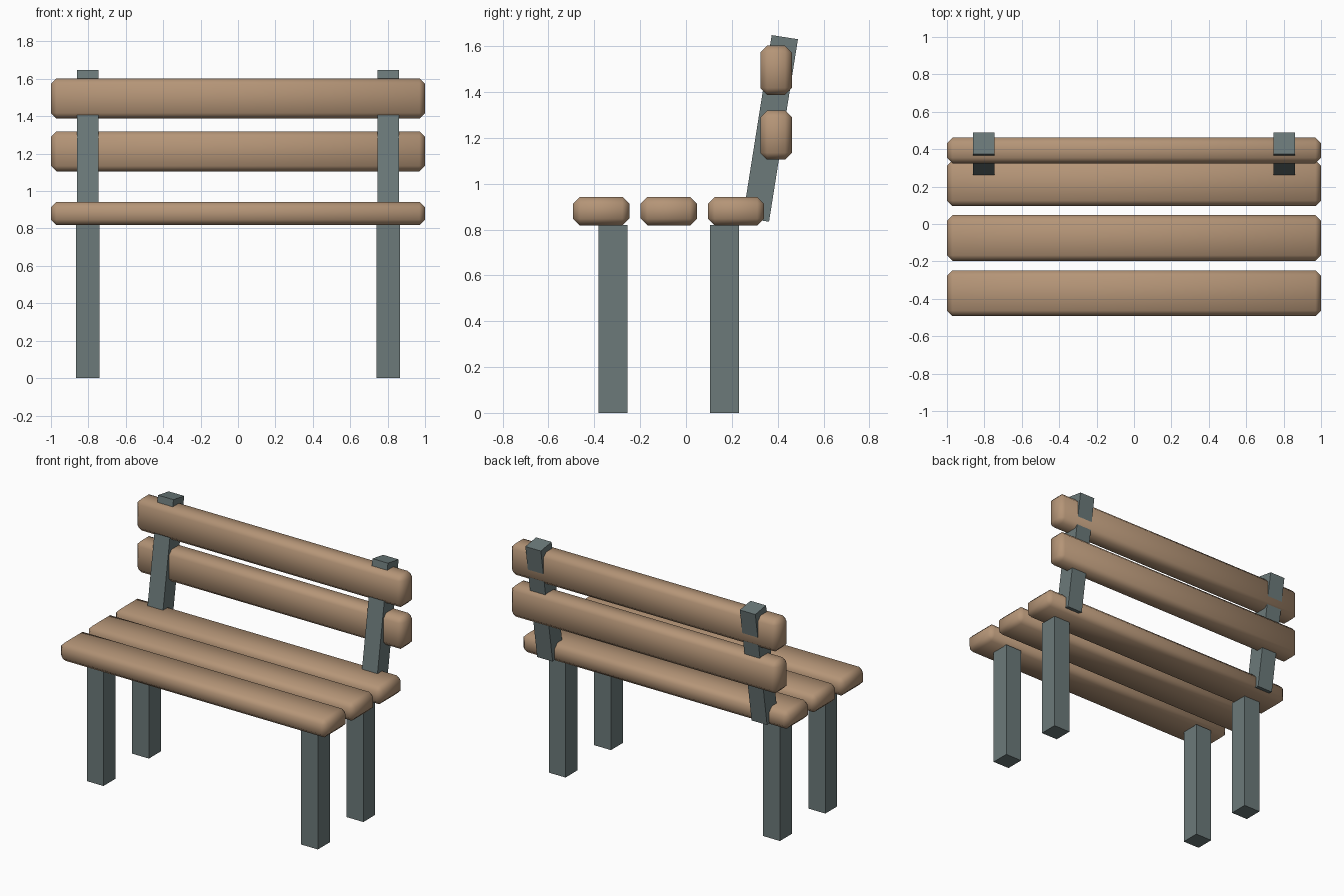
import bpy
import math

if "Cube" in bpy.data.objects:
    bpy.data.objects.remove(bpy.data.objects["Cube"])


def material(name, color):
    mat = bpy.data.materials.new(name)
    mat.diffuse_color = (*color, 1)
    mat.use_nodes = True
    mat.node_tree.nodes["Principled BSDF"].inputs["Base Color"].default_value = mat.diffuse_color
    return mat


wood = material("wood", (0.46, 0.30, 0.185))
metal = material("metal", (0.15, 0.195, 0.195))


def box(name, center, size, mat, tilt=0.0, bevel=0.0):
    bpy.ops.mesh.primitive_cube_add(size=1, location=center)
    ob = bpy.context.object
    ob.name = name
    ob.scale = size
    bpy.ops.object.transform_apply(location=False, rotation=False, scale=True)
    ob.rotation_euler.x = tilt
    ob.data.materials.append(mat)
    if bevel:
        mod = ob.modifiers.new("chamfer", "BEVEL")
        mod.width = bevel
        mod.segments = 1
        bpy.ops.object.shade_smooth()
    return ob


# Seat slats
for i, y in enumerate((-0.37, -0.075, 0.218)):
    box(f"seat_slat_{i + 1}", (0, y, 0.88), (2, 0.245, 0.125), wood, bevel=0.03)

# Backrest slats
for name, z in (("lower", 1.212), ("upper", 1.495)):
    box(f"back_slat_{name}", (0, 0.393, z), (2, 0.138, 0.215), wood, bevel=0.03)

# Legs and leaning back posts on both sides
for side, x in (("left", -0.803), ("right", 0.803)):
    box(f"front_leg_{side}", (x, -0.318, 0.41), (0.125, 0.127, 0.82), metal)
    box(f"rear_leg_{side}", (x, 0.168, 0.41), (0.125, 0.127, 0.82), metal)
    box(f"back_post_{side}", (x, 0.368, 1.241), (0.116, 0.116, 0.806), metal,
        tilt=math.radians(-9))
